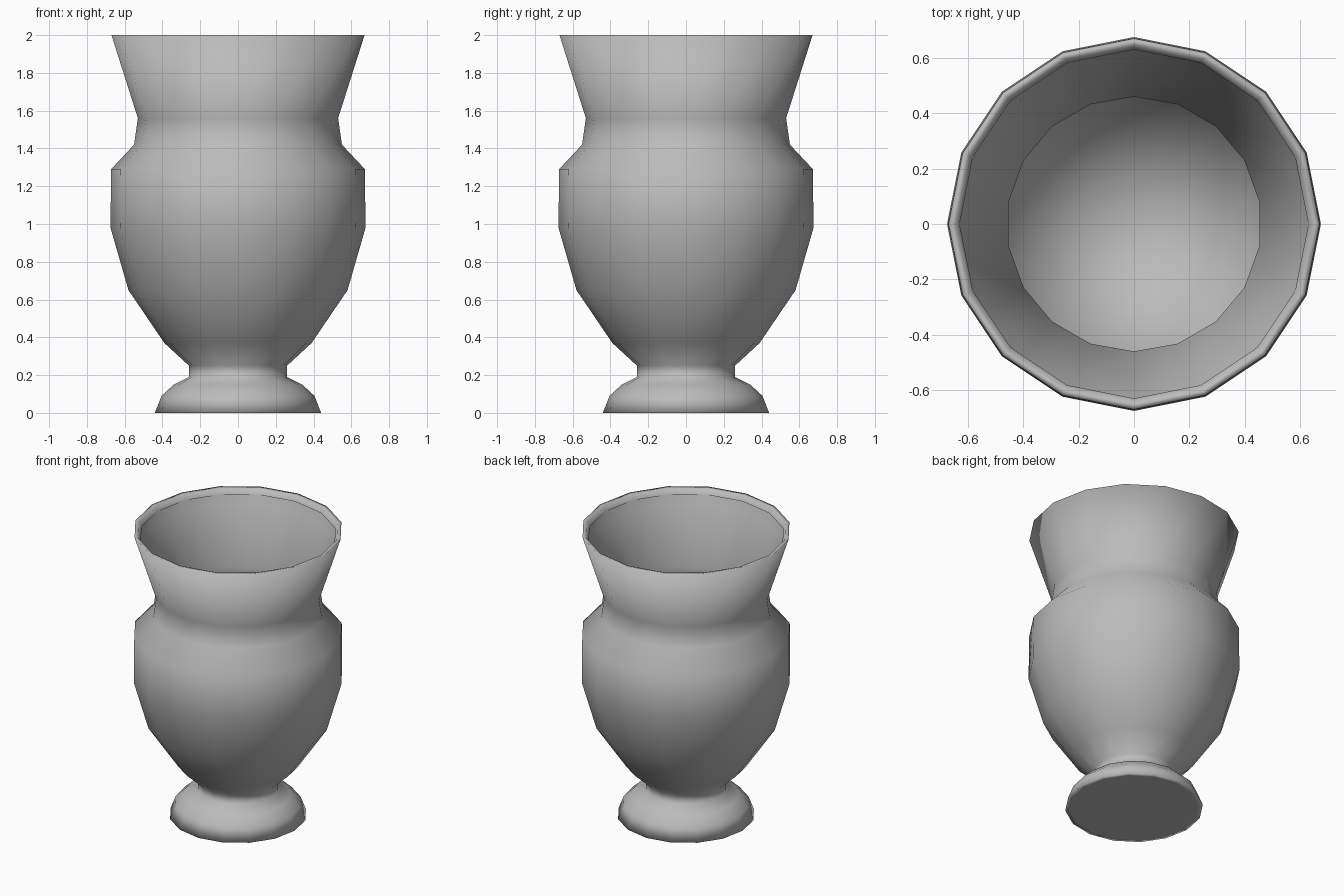
import bpy
import bmesh
from math import sin, cos, pi

cube = bpy.data.objects.get("Cube")
if cube:
    bpy.data.objects.remove(cube, do_unlink=True)

# Plain grey stoneware
grey = bpy.data.materials.new("stone grey")
grey.use_nodes = True
color = (0.5, 0.5, 0.5, 1)
grey.diffuse_color = color
grey.node_tree.nodes["Principled BSDF"].inputs["Base Color"].default_value = color


def lathe(name, profile, sides):
    """Turn a (radius, height) profile about z; a zero radius closes to a point."""
    bm = bmesh.new()
    rings = []
    for r, z in profile:
        count = sides if r > 0 else 1
        angles = [pi / 2 + 2 * pi * i / sides for i in range(count)]
        rings.append([bm.verts.new((r * cos(a), r * sin(a), z)) for a in angles])
    for low, high in zip(rings, rings[1:]):
        for i in range(sides):
            j = (i + 1) % sides
            quad = [low[i % len(low)], low[j % len(low)],
                    high[j % len(high)], high[i % len(high)]]
            bm.faces.new(list(dict.fromkeys(quad)))
    for f in bm.faces:
        f.smooth = True
    mesh = bpy.data.meshes.new(name)
    bm.to_mesh(mesh)
    bm.free()
    mesh.materials.append(grey)
    obj = bpy.data.objects.new(name, mesh)
    bpy.context.collection.objects.link(obj)
    return obj


# Foot, belly, neck and flared collar, ending in a lip that turns inward
lathe("vase_body", [
    (0, 0), (0.41, 0), (0.44, 0), (0.405, 0.09), (0.34, 0.15), (0.26, 0.19),
    (0.26, 0.25), (0.39, 0.37), (0.58, 0.65), (0.675, 0.98), (0.672, 1.29),
    (0.55, 1.42), (0.53, 1.56), (0.67, 2), (0.645, 1.995), (0.63, 1.96),
], 16)

# Hollow inside, from just under the lip down to the bowl floor
lathe("vase_lining", [
    (0.645, 1.975), (0.62, 1.9), (0.46, 1.53), (0.49, 1.4), (0.6, 1.25),
    (0.61, 1.0), (0.52, 0.68), (0.35, 0.42), (0.18, 0.31), (0, 0.28),
], 18)
